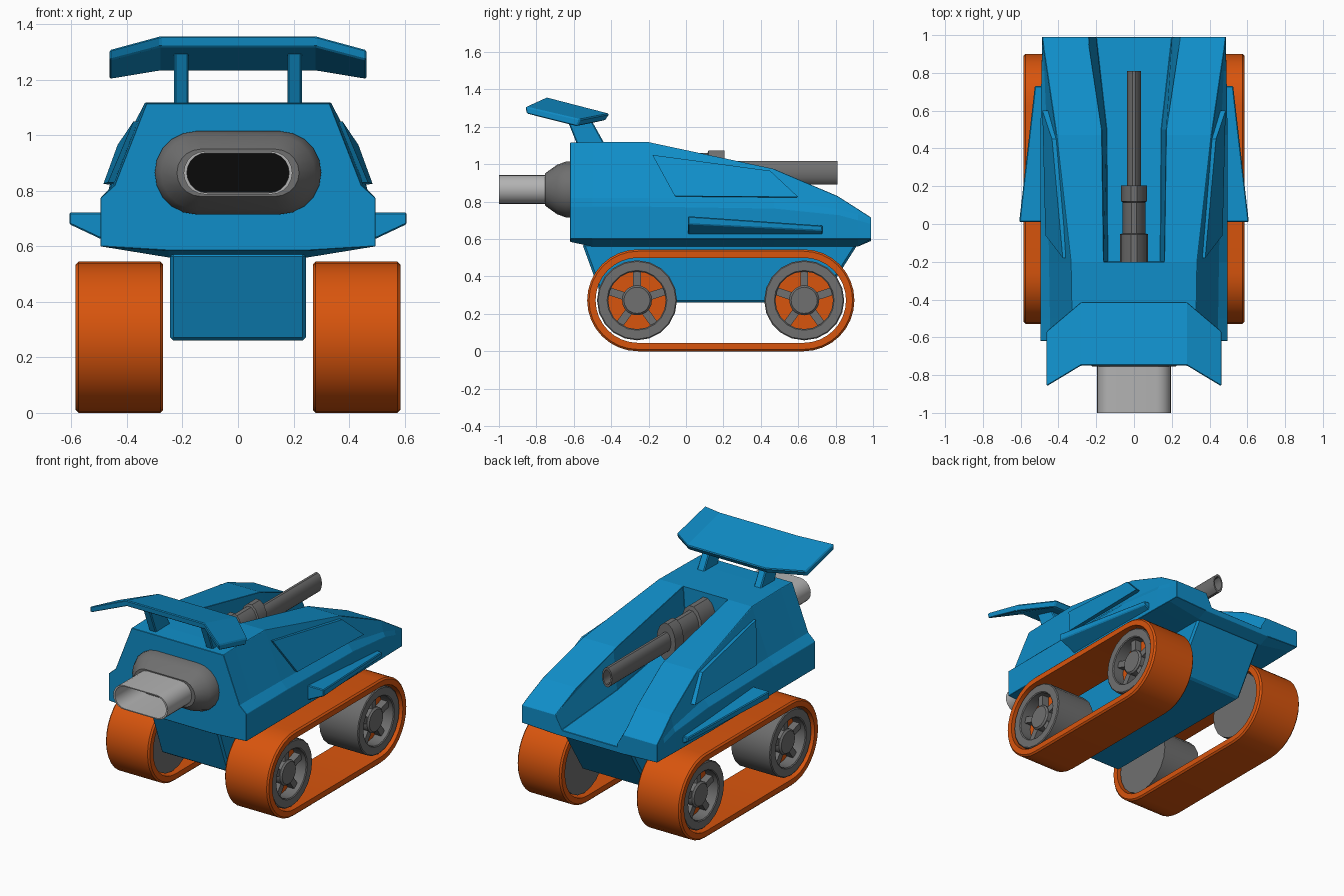
import bpy, bmesh, math
from mathutils import Vector, Matrix

cube = bpy.data.objects.get("Cube")
if cube:
    bpy.data.objects.remove(cube, do_unlink=True)


def material(name, rgb):
    m = bpy.data.materials.new(name)
    m.use_nodes = True
    color = (*rgb, 1)
    m.diffuse_color = color
    m.node_tree.nodes["Principled BSDF"].inputs["Base Color"].default_value = color
    return m


BLUE = material("blue paint", (.005, .27, .58))
ORANGE = material("orange rubber", (.69, .09, .004))
GRAY = material("gray metal", (.16, .16, .16))
LIGHT = material("light metal", (.45, .45, .45))
BLACK = material("black", (.003, .003, .003))


def finish(name, bm, mat, mirror=False, bevel=0, smooth=False):
    bmesh.ops.recalc_face_normals(bm, faces=bm.faces)
    mesh = bpy.data.meshes.new(name)
    bm.to_mesh(mesh)
    bm.free()
    mesh.materials.append(mat)
    ob = bpy.data.objects.new(name, mesh)
    bpy.context.collection.objects.link(ob)
    if smooth:
        bpy.ops.object.select_all(action='DESELECT')
        ob.select_set(True)
        bpy.context.view_layer.objects.active = ob
        bpy.ops.object.shade_smooth_by_angle(angle=math.radians(32))
    if bevel:
        add_bevel(ob, bevel)
    if mirror:
        mod = ob.modifiers.new("mirror", 'MIRROR')
        mod.use_mirror_merge = False
    return ob


def add_bevel(ob, width):
    mod = ob.modifiers.new("bevel", 'BEVEL')
    mod.width = width
    mod.segments = 1
    mod.limit_method = 'ANGLE'
    mod.angle_limit = math.radians(30)


def loft(rings, closed=False, caps=True):
    """Skin equal-length rings of points."""
    bm = bmesh.new()
    vs = [[bm.verts.new(p) for p in ring] for ring in rings]
    n = len(vs[0])
    pairs = list(zip(vs, vs[1:])) + ([(vs[-1], vs[0])] if closed else [])
    for a, b in pairs:
        for i in range(n):
            j = (i + 1) % n
            bm.faces.new((a[i], a[j], b[j], b[i]))
    if caps and not closed:
        bm.faces.new(vs[0])
        bm.faces.new(vs[-1])
    return bm


def symmetric(y, half):
    return [(x, y, z) for x, z in half] + [(-x, y, z) for x, z in reversed(half)]


def stadium(straight, radius, steps=10):
    """Horizontal pill outline as (u, v) pairs."""
    pts = []
    for side, start in ((1, -90), (-1, 90)):
        for i in range(steps + 1):
            a = math.radians(start + 180 * i / steps)
            pts.append((side * straight + radius * math.cos(a), radius * math.sin(a)))
    return pts


# Upper body: y, top x/z, shoulder x/z, waist x/z, lower z, belly z
stations = [
    (-.62, .33, 1.115, .445, .82, .495, .775, .60, .585),
    (-.50, .33, 1.118, .445, .82, .495, .775, .60, .56),
    (-.20, .335, 1.118, .45, .82, .495, .775, .60, .56),
    (.47, .41, .975, .46, .81, .495, .765, .60, .56),
    (.81, .46, .83, .475, .76, .49, .73, .60, .56),
    (.92, .477, .76, .482, .73, .487, .70, .60, .56),
    (.99, .485, .715, .487, .70, .487, .68, .60, .59)]
body = finish("upper_body", loft([
    symmetric(y, [(.25, bz), (wx, lz), (wx, wz), (sx, sz), (tx, tz)])
    for y, tx, tz, sx, sz, wx, wz, lz, bz in stations]), BLUE)

# Gun channel sunk into the top of the body
cutter = finish("channel_cutter", loft([
    symmetric(y, [(fx, fz), (tx, tz), (tx, 1.3)])
    for y, fx, fz, tx, tz in ((-.2, .14, .84, .16, 1.11), (.5, .145, .715, .17, .96),
                              (1.03, .205, .62, .25, .70))]), BLUE)
cutter.hide_render = True
cut = body.modifiers.new("channel", 'BOOLEAN')
cut.operation = 'DIFFERENCE'
cut.solver = 'EXACT'
cut.object = cutter
bpy.context.view_layer.objects.active = body
bpy.ops.object.modifier_apply(modifier="channel")
bpy.data.objects.remove(cutter, do_unlink=True)
add_bevel(body, .008)

# Lower hull
profile = [(-.555, .575), (-.44, .26), (.72, .26), (.92, .575)]
finish("lower_hull", loft([[(x, y, z) for y, z in profile] for x in (-.245, .245)]),
       BLUE, bevel=.012)

# Raised side panels with a recessed centre
panel = [(.355, -.18, 1.05), (.447, -.06, .83), (.463, .6, .825), (.412, .45, .965)]
bm = loft([[(x + d, y, z) for x, y, z in panel] for d in (-.04, .022)])
bm.faces.ensure_lookup_table()
outer = max(bm.faces, key=lambda f: f.calc_center_median().x)
bmesh.ops.recalc_face_normals(bm, faces=bm.faces)
bmesh.ops.inset_region(bm, faces=[outer], thickness=.022, depth=0)
bmesh.ops.translate(bm, verts=outer.verts, vec=(-.016, 0, -.004))
finish("side_panel", bm, BLUE, mirror=True)

# Side winglets
finish("side_winglet", loft([
    [(.47, y, t), (w, y, t), (w, y, b), (.47, y, .615)]
    for y, w, t, b in ((.01, .608, .722, .68), (.73, .525, .672, .645))]),
    BLUE, mirror=True, bevel=.005)

# Rear wing: bent slab with swept, drooping tips
middle = [(-.75, 1.358), (-.41, 1.27), (-.435, 1.232), (-.745, 1.318)]
tip = [(-.86, 1.308), (-.565, 1.24), (-.585, 1.202), (-.855, 1.27)]
finish("wing", loft([[(x, y, z) for y, z in sec] for x, sec in
                     ((-.463, tip), (-.28, middle), (.28, middle), (.463, tip))]),
       BLUE, bevel=.006)
strut = [(-.58, 1.10), (-.43, 1.10), (-.52, 1.262), (-.66, 1.30)]
finish("wing_strut", loft([[(x, y, z) for y, z in strut] for x in (.178, .23)]),
       BLUE, mirror=True, bevel=.006)


# Exhaust collar, pipe and dark interior
def pill(y, straight, radius):
    return [(u, y, v + .865) for u, v in stadium(straight, radius)]


finish("exhaust_collar", loft([pill(*s) for s in (
    (-.60, .15, .15), (-.64, .15, .15), (-.69, .145, .132), (-.755, .135, .085),
    (-.755, .12, .07), (-.60, .12, .07))], closed=True), GRAY, smooth=True)
finish("exhaust_pipe", loft([pill(*s) for s in (
    (-.61, .118, .078), (-1, .118, .078), (-1, .112, .072), (-.61, .112, .072))],
    closed=True), LIGHT, smooth=True)
finish("exhaust_interior", loft([pill(y, .113, .073) for y in (-.70, -.695)]), BLACK)


# Gun: stepped tall oval tube with a hollow muzzle
def oval(y, w, sides=14):
    return [(w * math.cos(a), y, .955 + 1.8 * w * math.sin(a))
            for a in (math.tau * i / sides for i in range(sides))]


finish("gun", loft([oval(*s) for s in (
    (-.205, .075), (-.055, .075), (-.05, .06), (.115, .06), (.12, .068), (.205, .068),
    (.205, .036), (.81, .036), (.81, .027), (.60, .027))]), GRAY, smooth=True)

# Track belts: a rectangular section swept around a pill-shaped path
belt = [(.27, .01), (.28, 0), (.575, 0), (.585, .01), (.585, .045), (.27, .045)]
finish("track", loft([[(x, .186 + u, .2725 + v) for u, v in stadium(.442, .2725 - off, 16)]
                      for x, off in belt], closed=True), ORANGE, mirror=True, smooth=True)


def disc_ring(x, r, yc, sides=20):
    return [(x, yc + r * math.cos(math.tau * i / sides), .2725 + r * math.sin(math.tau * i / sides))
            for i in range(sides)]


# Wheels with recessed orange disc, hub and spokes
for label, yc in (("rear", -.262), ("front", .632)):
    finish(label + "_wheel", loft([disc_ring(x, r, yc) for x, r in (
        (.29, .214), (.565, .214), (.57, .208), (.57, .16), (.565, .154), (.485, .154))]),
        GRAY, mirror=True, smooth=True)
    finish(label + "_wheel_disc", loft([disc_ring(x, .154, yc) for x in (.486, .49)]),
           ORANGE, mirror=True)
    finish(label + "_hub", loft([disc_ring(x, r, yc) for x, r in (
        (.485, .08), (.54, .08), (.55, .07))]), GRAY, mirror=True, smooth=True)
    bm = bmesh.new()
    for k in range(5):
        turn = Matrix.Rotation(math.tau * k / 5 + math.pi / 10, 4, 'X')
        place = Matrix.Translation((.51, yc, .2725)) @ turn @ Matrix.Translation((0, .11, 0))
        bmesh.ops.create_cube(bm, size=1, matrix=place @ Matrix.Diagonal((.05, .1, .042, 1)))
    finish(label + "_spokes", bm, GRAY, mirror=True)
